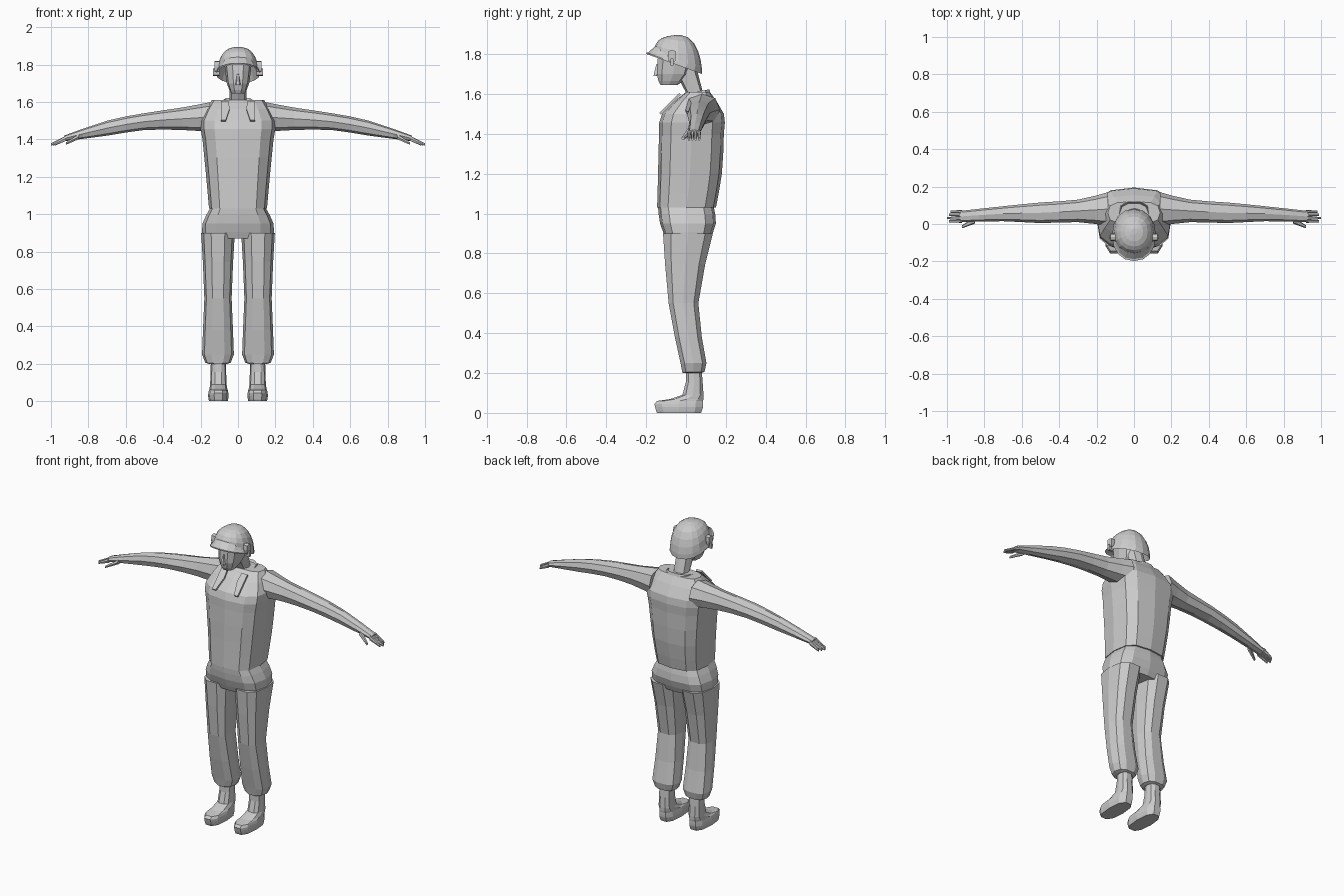
import bpy, bmesh, math
from mathutils import Vector

cube = bpy.data.objects.get("Cube")
if cube:
    bpy.data.objects.remove(cube, do_unlink=True)

grey = bpy.data.materials.new("plain_grey")
grey.use_nodes = True
colour = (0.6, 0.6, 0.6, 1)
grey.diffuse_color = colour
grey.node_tree.nodes["Principled BSDF"].inputs["Base Color"].default_value = colour


def finish(name, bm, mirror):
    bmesh.ops.recalc_face_normals(bm, faces=bm.faces)
    mesh = bpy.data.meshes.new(name)
    bm.to_mesh(mesh)
    bm.free()
    mesh.materials.append(grey)
    part = bpy.data.objects.new(name, mesh)
    bpy.context.collection.objects.link(part)
    if mirror:
        part.modifiers.new("mirror", "MIRROR")
    return part


def sample(keys, t):
    """Smooth curve through evenly spaced keys; a single number stays constant."""
    if not isinstance(keys, (tuple, list)):
        return keys
    last = len(keys) - 1
    i = min(int(t * last + 1e-6), last - 1)
    f = t * last - i
    a, b, c, d = (keys[min(max(i + k, 0), last)] for k in (-1, 0, 1, 2))
    return b + f * (c - a + f * (2 * a - 5 * b + 4 * c - d + f * (3 * (b - c) + d - a))) / 2


def power(value, bulge):
    return math.copysign(abs(value) ** (2 / bulge), value)


def loft(name, path, half, low, high, centre=0, tilt=0, steps=1, sides=12,
         bulge=2.6, along="z", mirror=False):
    """Rounded-square rings along z (half is in x, low to high in y)
    or along x (half is in y, low to high in z)."""
    bm = bmesh.new()
    rings = []
    for step in range(steps + 1):
        place, width, bottom, top, middle, lean = (
            sample(keys, step / steps) for keys in (path, half, low, high, centre, tilt))
        ring = []
        for i in range(sides):
            angle = math.tau * i / sides
            a = middle + width * power(math.cos(angle), bulge)
            rise = (top - bottom) / 2 * power(math.sin(angle), bulge)
            b = (bottom + top) / 2 + rise
            p = place + lean * rise
            ring.append(bm.verts.new((a, b, p) if along == "z" else (p, a, b)))
        rings.append(ring)
    for lower, upper in zip(rings, rings[1:]):
        for i in range(sides):
            j = (i + 1) % sides
            bm.faces.new((lower[i], lower[j], upper[j], upper[i]))
    bm.faces.new(rings[0])
    bm.faces.new(rings[-1])
    return finish(name, bm, mirror)


# Shirt body
loft("shirt", path=(1.03, 1.2, 1.4, 1.5, 1.61), half=(.155, .17, .19, .2, .14),
     low=(-.145, -.14, -.135, -.12, 0), high=(.15, .18, .19, .19, .12), steps=8, bulge=3)

# Trousers: hips and legs gathered at the ankle
loft("hips", path=(.87, .95, 1.03), half=(.19, .19, .15), low=(-.1, -.13, -.14),
     high=(.12, .15, .14), steps=4, bulge=3)
loft("trouser_leg", path=(.2, .25, .55, .9), half=(.05, .085, .073, .09), centre=.107,
     low=(-.02, -.03, -.09, -.12), high=(.08, .105, .065, .14),
     steps=6, sides=10, mirror=True)

# Boots
loft("boot", path=(0, .03, .06, .09, .22), half=(.05, .055, .05, .044, .04), centre=.105,
     low=(-.15, -.16, -.15, -.02, 0), high=(.08, .09, .09, .09, .08),
     steps=8, sides=10, mirror=True)

# Arms down to the palms
loft("arm", path=(.14, .3, .5, .7, .93), half=(.09, .06, .055, .04, .03),
     centre=(.08, .07, .06, .055, .04), low=(1.44, 1.45, 1.45, 1.42, 1.39),
     high=(1.6, 1.57, 1.54, 1.5, 1.42), steps=8, sides=8, bulge=2.3,
     along="x", mirror=True)

# Fingers and thumb
for i, finger in enumerate(("index", "middle", "ring", "little")):
    loft(finger + "_finger", path=(.92, 1 - .01 * abs(i - 1)), half=(.009, .006),
         centre=.015 + .017 * i, low=(1.39, 1.365), high=(1.42, 1.38),
         steps=2, sides=6, along="x", mirror=True)
loft("thumb", path=(.85, .92), half=(.018, .008), centre=(.02, -.015),
     low=(1.4, 1.37), high=(1.43, 1.385), steps=2, sides=6, along="x", mirror=True)

# Neck and head
loft("neck", path=(1.55, 1.74), half=.045, low=(.03, -.07), high=(.1, .05), sides=8)
loft("head", path=(1.645, 1.7, 1.83), half=(.035, .06, .075), low=(-.13, -.15, -.14),
     high=(-.04, .02, .05), steps=4, sides=10)
loft("nose", path=(1.69, 1.75), half=(.014, .006), low=(-.165, -.15), high=-.13, sides=6)

# Helmet: hollow inside, tilted brim, then a dome that levels out at the crown
arc = [math.radians(a) for a in range(5, 90, 16)]
spread = [math.cos(a) ** .8 for a in arc]
loft("helmet", path=[1.83, 1.75, 1.757] + [1.76 + .135 * math.sin(a) for a in arc],
     half=[.08, .117, .117] + [.11 * s for s in spread],
     low=[-.13, -.198, -.198] + [-.04 - .12 * s for s in spread],
     high=[.05, .08, .08] + [-.04 + .12 * s for s in spread],
     tilt=[-.36] * 3 + [-.36 * s * s for s in spread],
     steps=len(arc) + 2, sides=16, bulge=2.2)

# Side buckles on the helmet
loft("helmet_buckle", path=(.1, .126), half=.02, centre=-.07, low=1.76, high=1.82,
     sides=8, bulge=4, along="x", mirror=True)
loft("buckle_tab", path=(.1, .134), half=.008, centre=-.07, low=1.74, high=1.78,
     sides=8, bulge=4, along="x", mirror=True)

# Collar band and open lapels
loft("collar", path=(1.57, 1.61, 1.58), half=(.1, .08, .06), low=(-.04, -.02, 0),
     high=(.13, .12, .1), tilt=.2, steps=2, sides=10)
bm = bmesh.new()
outline = [(.05, 1.6), (.09, 1.6), (.09, 1.5), (.065, 1.5), (.045, 1.56)]
bm.faces.new([bm.verts.new(Vector((x, z - 1.5 - .13, z))) for x, z in outline])
lapel = finish("lapel", bm, True)
thickness = lapel.modifiers.new("thickness", "SOLIDIFY")
thickness.thickness = .012
thickness.offset = 0
